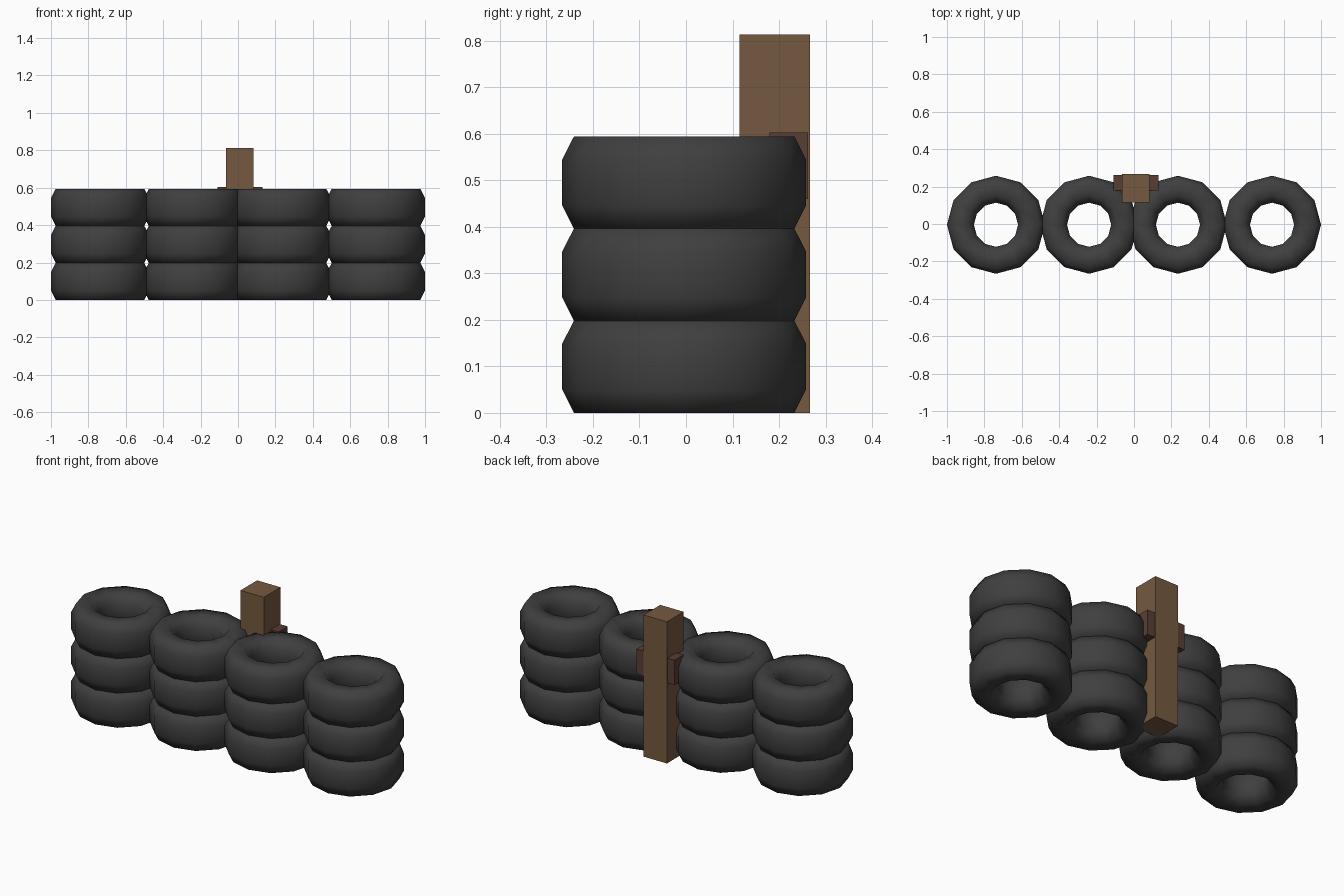
import bpy, bmesh, math

if "Cube" in bpy.data.objects:
    bpy.data.objects.remove(bpy.data.objects["Cube"])


def material(name, rgb):
    m = bpy.data.materials.new(name)
    m.diffuse_color = (*rgb, 1)
    m.use_nodes = True
    m.node_tree.nodes["Principled BSDF"].inputs["Base Color"].default_value = m.diffuse_color
    return m


RUBBER = material("dark rubber", (0.05, 0.05, 0.05))
WOOD = material("brown wood", (0.18, 0.10, 0.05))
BRACE = material("dark brown wood", (0.10, 0.048, 0.034))


def finish(bm, name, mat, smooth):
    bmesh.ops.recalc_face_normals(bm, faces=bm.faces)
    for f in bm.faces:
        f.smooth = smooth
    me = bpy.data.meshes.new(name)
    bm.to_mesh(me)
    bm.free()
    me.materials.append(mat)
    ob = bpy.data.objects.new(name, me)
    bpy.context.collection.objects.link(ob)
    return ob


# Tyre: octagonal profile (radius, height) swept around z
PROFILE = [(0.237, 0), (0.262, 0.05), (0.262, 0.149), (0.237, 0.198),
           (0.155, 0.198), (0.118, 0.149), (0.118, 0.05), (0.155, 0)]


def tyre(name, x, y, z, sides=12):
    bm = bmesh.new()
    rings = []
    for i in range(sides):
        a = math.tau * i / sides
        rings.append([bm.verts.new((x + r * math.cos(a), y + r * math.sin(a), z + h))
                      for r, h in PROFILE])
    n = len(PROFILE)
    for i in range(sides):
        p, q = rings[i], rings[(i + 1) % sides]
        for j in range(n):
            k = (j + 1) % n
            bm.faces.new((p[j], q[j], q[k], p[k]))
    return finish(bm, name, RUBBER, True)


def box(name, lo, hi, mat):
    bm = bmesh.new()
    bmesh.ops.create_cube(bm, size=1)
    for v in bm.verts:
        v.co = [(l + h) / 2 + c * (h - l) for l, h, c in zip(lo, hi, v.co)]
    return finish(bm, name, mat, False)


# Four stacks of three tyres
for s, cx in enumerate((-0.738, -0.24, 0.235, 0.738)):
    for t in range(3):
        tyre(f"tyre_{s}_{t}", cx, -0.004, t * 0.198)

# Wooden post behind the middle stacks, with a cross brace
box("post", (-0.065, 0.115, 0), (0.083, 0.266, 0.813), WOOD)
box("cross_brace", (-0.11, 0.18, 0.46), (0.132, 0.262, 0.603), BRACE)
